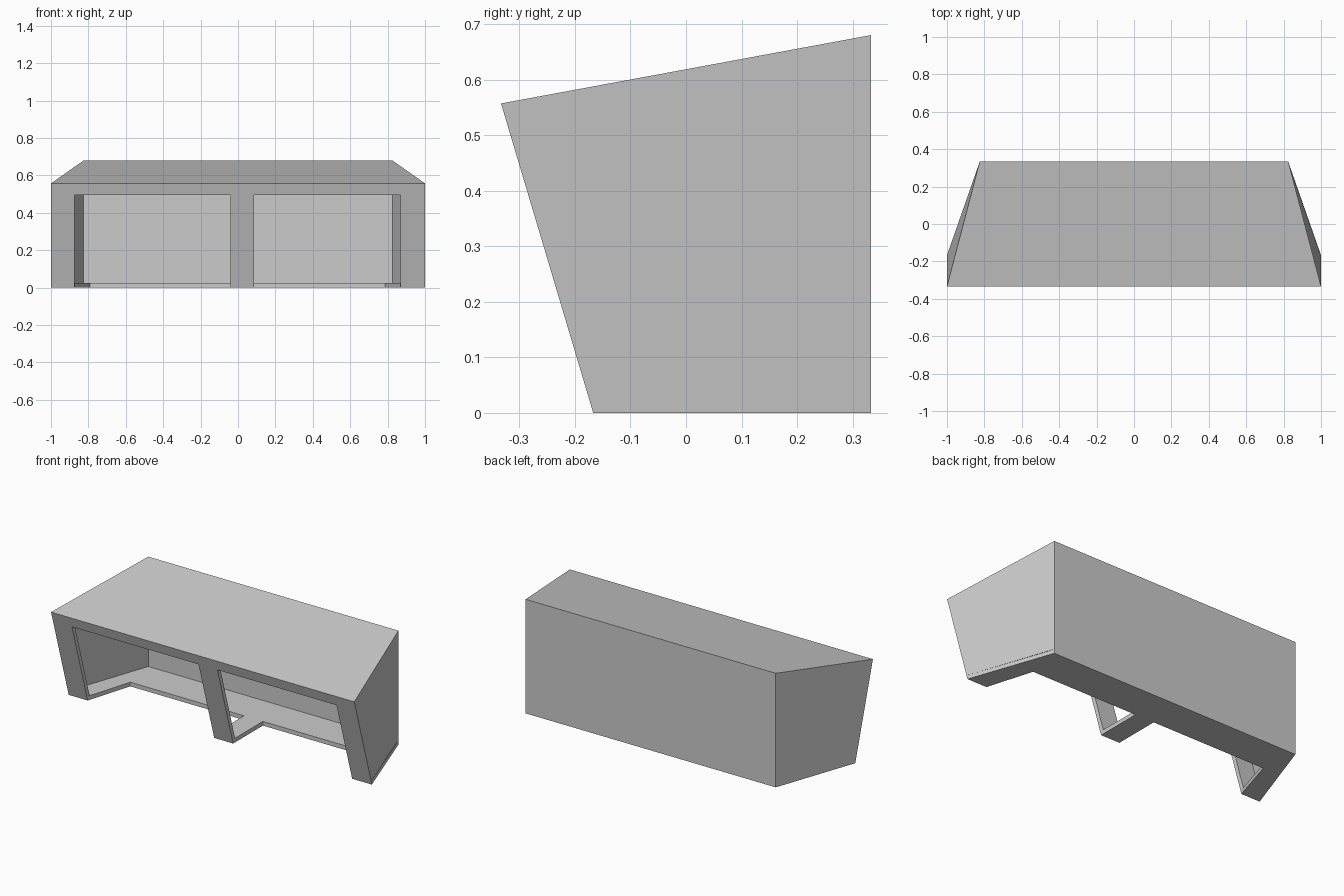
import bpy

if "Cube" in bpy.data.objects:
    bpy.data.objects.remove(bpy.data.objects["Cube"])

T = 0.025          # thickness of front frame and floor


def make(name, verts, faces):
    mesh = bpy.data.meshes.new(name)
    mesh.from_pydata(verts, [], faces)
    mesh.update()
    obj = bpy.data.objects.new(name, mesh)
    bpy.context.collection.objects.link(obj)
    return obj


def e_slab(name, outer, inner, flip):
    """E-shaped panel: outer and inner skins joined along the two cut-outs."""
    n = len(outer)
    faces = [list(range(n)), list(range(2 * n - 1, n - 1, -1))]
    for i in (4, 5, 6, 8, 9, 10):
        faces.append([i + 1, i, i + n, i + n + 1])
    if flip:
        faces = [f[::-1] for f in faces]
    return make(name, outer + inner, faces)


# Thin tapered shell: roof, back and two side walls
shell = []
for s in (-1, 1):
    shell += [(s, -0.167, 0), (s, -0.333, 0.557),
              (s * 0.825, 0.333, 0.68), (s * 0.825, 0.333, 0)]
make("shelter_shell", shell,
     [(0, 1, 2, 3), (7, 6, 5, 4), (1, 5, 6, 2), (3, 2, 6, 7)])

# Leaning front frame with two openings
front = [(-1, 0), (-1, 0.557), (1, 0.557), (1, 0),
         (0.87, 0), (0.87, 0.495), (0.085, 0.495), (0.085, 0),
         (-0.04, 0), (-0.04, 0.495), (-0.875, 0.495), (-0.875, 0)]


def lean(z):
    return -0.167 - 0.298 * z


outer = [(x, lean(z), z) for x, z in front]
inner = [(x * (0.991 if abs(x) == 1 else 1), lean(z) + T, z) for x, z in front]
e_slab("front_frame", outer, inner, True)

# Floor strip along the back with three arms reaching the posts
floor = [(-1, -0.167), (-0.825, 0.333), (0.825, 0.333), (1, -0.167),
         (0.87, -0.167), (0.785, 0.113), (0.085, 0.113), (0.085, -0.167),
         (-0.04, -0.167), (-0.04, 0.113), (-0.79, 0.113), (-0.875, -0.167)]
outer = [(x, y, 0) for x, y in floor]
inner = [(x * (0.998 if abs(x) == 1 else 1), y, T) for x, y in floor]
e_slab("floor_frame", outer, inner, False)
